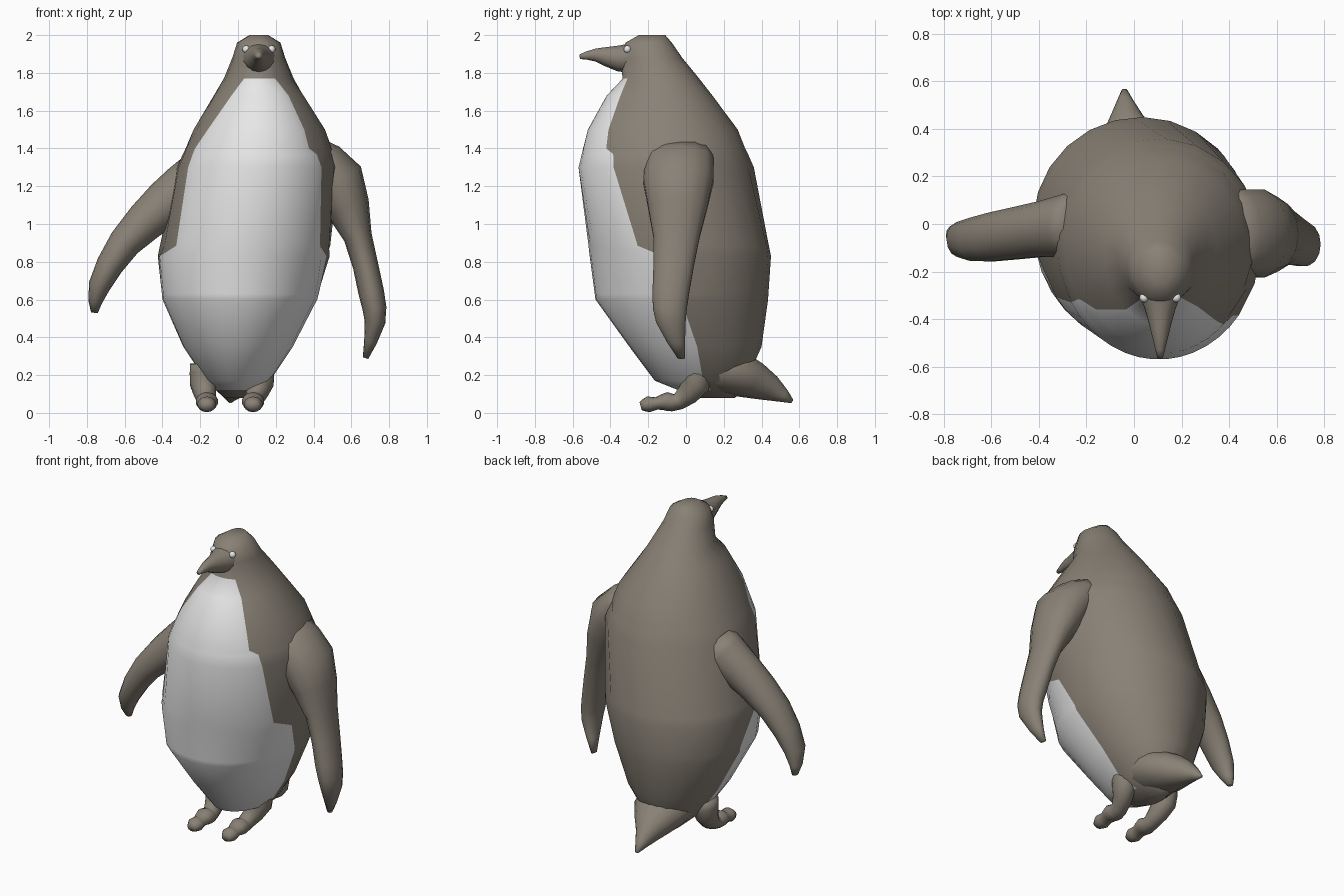
import bpy, bmesh, math
from mathutils import Vector

if "Cube" in bpy.data.objects:
    bpy.data.objects.remove(bpy.data.objects["Cube"])


def material(name, rgb):
    m = bpy.data.materials.new(name)
    m.diffuse_color = (*rgb, 1)
    m.use_nodes = True
    m.node_tree.nodes["Principled BSDF"].inputs["Base Color"].default_value = m.diffuse_color
    return m


GREY = material("warm_grey", (0.25, 0.22, 0.18))
WHITE = material("belly_white", (0.80, 0.80, 0.80))


def loft(name, rings, mats, white_rule=None):
    """Skin closed rings of points, cap both ends, colour faces by a rule."""
    bm = bmesh.new()
    rows = [[bm.verts.new(p) for p in ring] for ring in rings]
    n = len(rows[0])
    for i in range(len(rows) - 1):
        for j in range(n):
            k = (j + 1) % n
            f = bm.faces.new((rows[i][j], rows[i][k], rows[i + 1][k], rows[i + 1][j]))
            if white_rule and white_rule(i, j):
                f.material_index = 1
    bm.faces.new(rows[0])
    bm.faces.new(rows[-1])
    bmesh.ops.recalc_face_normals(bm, faces=bm.faces)
    for f in bm.faces:
        f.smooth = True
    me = bpy.data.meshes.new(name)
    bm.to_mesh(me)
    bm.free()
    for m in mats:
        me.materials.append(m)
    ob = bpy.data.objects.new(name, me)
    bpy.context.collection.objects.link(ob)


def smooth_path(keys, steps=2):
    """Catmull-Rom curve through the key rows."""
    k = [keys[0]] + list(keys) + [keys[-1]]
    out = []
    for a, b, c, d in zip(k, k[1:], k[2:], k[3:]):
        for s in range(steps):
            t = s / steps
            out.append([q + .5 * t * (r - p + t * (2 * p - 5 * q + 4 * r - u + t * (3 * (q - r) + u - p)))
                        for p, q, r, u in zip(a, b, c, d)])
    return out + [list(keys[-1])]


def tube(name, keys, side, n=14):
    """Limb along rows of (x, y, z, thickness radius, radius along side axis)."""
    path, side = smooth_path(keys), Vector(side)
    pts = [Vector(p[:3]) for p in path]
    rings = []
    for i, p in enumerate(path):
        tan = pts[min(i + 1, len(pts) - 1)] - pts[max(i - 1, 0)]
        nor = tan.cross(side).normalized()
        rings.append([pts[i] + nor * p[3] * math.cos(a) + side * p[4] * math.sin(a)
                      for a in (2 * math.pi * k / n for k in range(n))])
    loft(name, rings, [GREY])


def sample(table, z):
    """Linear lookup in a table sorted from top to bottom."""
    for a, b in zip(table, table[1:]):
        if a[0] >= z >= b[0]:
            t = (a[0] - z) / (a[0] - b[0])
            return [p + (q - p) * t for p, q in zip(a[1:], b[1:])]
    return table[0][1:] if z > table[0][0] else table[-1][1:]


# Body and head: z, centre x, half width, front y, back y
BODY = [
    (2.00, .11, .05, -.25, -.11), (1.96, .11, .115, -.32, -.075),
    (1.88, .11, .14, -.35, -.02), (1.77, .11, .185, -.335, .07),
    (1.68, .11, .24, -.42, .14), (1.50, .115, .35, -.52, .275),
    (1.30, .105, .43, -.57, .36), (.83, .03, .455, -.51, .45),
    (.60, .01, .41, -.48, .435), (.35, 0, .29, -.30, .40),
    (.17, 0, .17, -.165, .32), (.08, -.02, .05, .06, .26),
]
# White belly edge: z, angle to the left and to the right of the front
BELLY = [
    (1.77, 25, 28), (1.68, 37, 41), (1.40, 60, 43), (1.37, 60, 50),
    (.885, 54, 61), (.83, 78, 76), (.63, 92, 86), (.12, 94, 90),
]
HEIGHTS = sorted({r[0] for r in BODY + BELLY}, reverse=True)
FRONT, BACK = 14, 14


def body_ring(z):
    cx, w, yf, yb = sample(BODY, z)
    left, right = sample(BELLY, z)
    ym = yf + (yb - yf) * .53
    angles = [-left + (left + right) * k / FRONT for k in range(FRONT)]
    angles += [right + (360 - left - right) * k / BACK for k in range(BACK)]
    ring = []
    for a in map(math.radians, angles):
        c = math.cos(a)
        ring.append((cx + w * math.sin(a), ym - c * ((ym - yf) if c > 0 else (yb - ym)), z))
    return ring


loft("body", [body_ring(z) for z in HEIGHTS], [GREY, WHITE],
     lambda i, j: j < FRONT and HEIGHTS[i] <= BELLY[0][0] and HEIGHTS[i + 1] >= BELLY[-1][0])

# Flippers
tube("right_flipper", [
    (.38, -.03, 1.40, .08, .17), (.52, -.04, 1.23, .15, .19), (.635, -.05, .93, .075, .125),
    (.705, -.08, .64, .068, .10), (.725, -.08, .48, .055, .08), (.675, -.025, .29, .015, .02),
], (0, 1, 0))
tube("left_flipper", [
    (-.22, 0, 1.22, .15, .15), (-.38, -.02, 1.11, .125, .12), (-.60, -.055, .90, .087, .105),
    (-.735, -.065, .67, .058, .075), (-.76, -.03, .53, .018, .02),
], (0, 1, 0))

# Beak
tube("beak", [
    (.11, -.25, 1.88, .085, .11), (.11, -.36, 1.877, .068, .065),
    (.11, -.48, 1.895, .034, .033), (.11, -.563, 1.885, .012, .012),
], (1, 0, 0))

# Tail
tube("tail", [
    (0, .12, .24, .12, .18), (0, .28, .205, .12, .17),
    (-.03, .45, .13, .07, .07), (-.04, .563, .06, .010, .012),
], (1, 0, 0))

# Legs with knobbly feet: hip x and toe x for each side
for name, hip, toe in (("left_leg", -.185, -.165), ("right_leg", .12, .08)):
    tube(name, [
        (hip, .06, .26, .08, .07), (hip, .05, .15, .075, .07), (toe, -.04, .06, .045, .05),
        (toe, -.10, .06, .05, .06), (toe, -.155, .05, .033, .045),
        (toe, -.20, .045, .042, .05), (toe, -.24, .035, .022, .028),
    ], (1, 0, 0))

# Eyes
for name, x in (("left_eye", .043), ("right_eye", .178)):
    bpy.ops.mesh.primitive_uv_sphere_add(segments=12, ring_count=8, radius=.02, location=(x, -.31, 1.925))
    eye = bpy.context.object
    eye.name = name
    eye.data.materials.append(WHITE)
    bpy.ops.object.shade_smooth()
